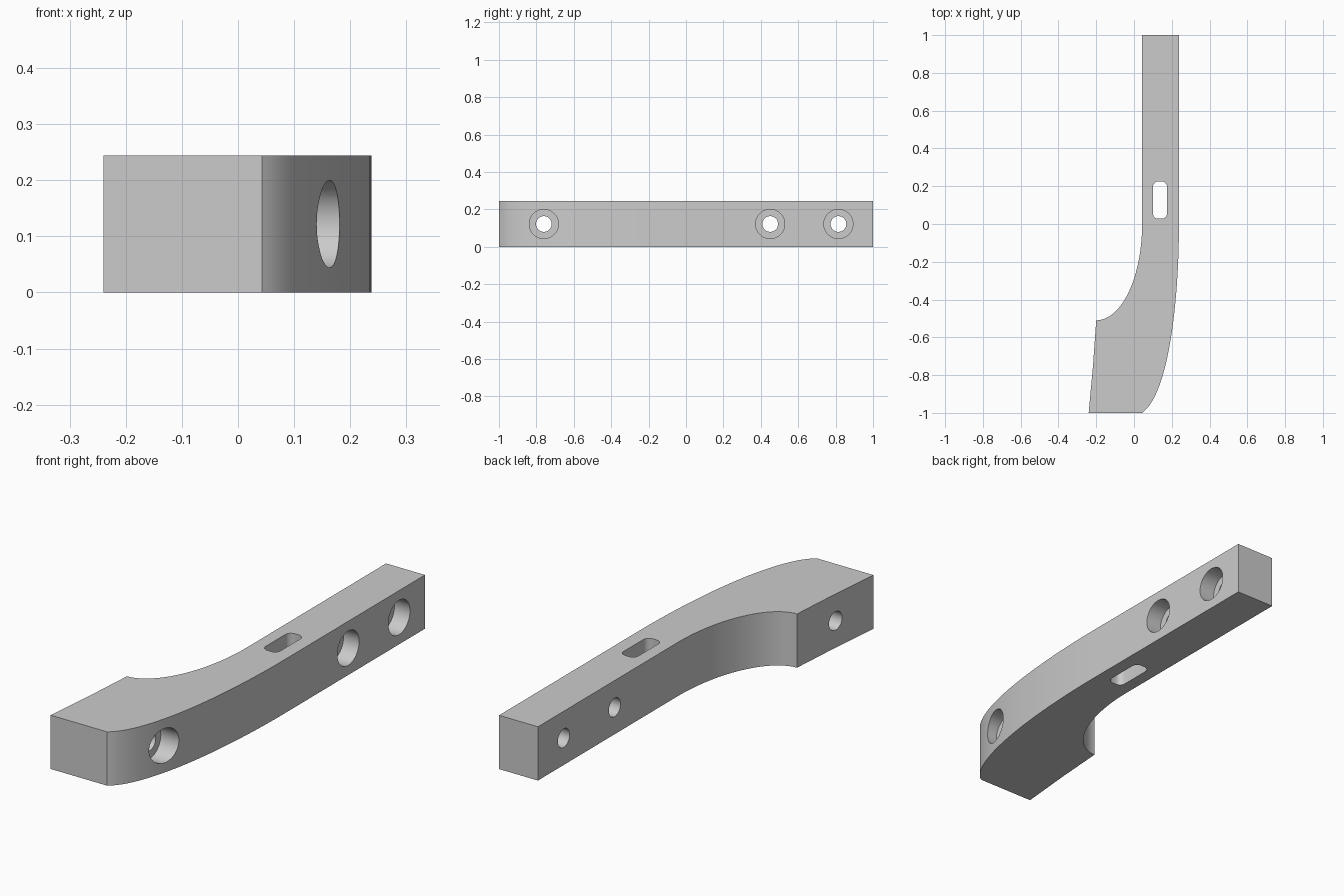
import bpy, bmesh, math
from mathutils import Vector
from mathutils.geometry import interpolate_bezier

cube = bpy.data.objects.get("Cube")
if cube:
    bpy.data.objects.remove(cube, do_unlink=True)

HEIGHT = 0.244
MID = HEIGHT / 2

grey = bpy.data.materials.new("plain grey")
grey.use_nodes = True
colour = (0.6, 0.6, 0.6, 1)
grey.diffuse_color = colour
grey.node_tree.nodes["Principled BSDF"].inputs["Base Color"].default_value = colour


def link(name, bm):
    bmesh.ops.recalc_face_normals(bm, faces=bm.faces)
    mesh = bpy.data.meshes.new(name)
    bm.to_mesh(mesh)
    bm.free()
    obj = bpy.data.objects.new(name, mesh)
    bpy.context.collection.objects.link(obj)
    mesh.materials.append(grey)
    return obj


def prism(name, outline, z0, z1):
    """Extrude a flat outline straight up."""
    bm = bmesh.new()
    face = bm.faces.new([bm.verts.new((x, y, z0)) for x, y in outline])
    top = bmesh.ops.extrude_face_region(bm, geom=[face])["geom"]
    bmesh.ops.translate(bm, vec=(0, 0, z1 - z0),
                        verts=[v for v in top if isinstance(v, bmesh.types.BMVert)])
    return link(name, bm)


def arc(cx, cy, rx, ry, start, end, steps):
    angles = [math.radians(start + (end - start) * i / steps) for i in range(steps + 1)]
    return [(cx + rx * math.cos(a), cy + ry * math.sin(a)) for a in angles]


def bore(name, y, radius, x0, x1):
    """Cylinder cutter lying along x."""
    bpy.ops.mesh.primitive_cylinder_add(vertices=48, radius=radius, depth=x1 - x0,
                                        location=((x0 + x1) / 2, y, MID),
                                        rotation=(0, math.pi / 2, 0))
    obj = bpy.context.object
    obj.name = name
    obj.data.materials.append(grey)
    return obj


def cut(target, cutter):
    mod = target.modifiers.new("cut", "BOOLEAN")
    mod.operation = "DIFFERENCE"
    mod.solver = "EXACT"
    mod.object = cutter
    bpy.context.view_layer.objects.active = target
    bpy.ops.object.modifier_apply(modifier=mod.name)
    bpy.data.objects.remove(cutter, do_unlink=True)


# Handle body: straight bar sweeping into a wide curved foot
outer = [Vector((x, y, 0)) for x, y in
         ((0.238, 0), (0.238, -0.4), (0.185, -0.9), (0.043, -1))]
outer_curve = [(p.x, p.y) for p in interpolate_bezier(*outer, 32)]
inner_curve = arc(-0.2, 0, 0.243, 0.51, -90, 0, 28)
outline = [(0.043, 1), (0.238, 1)] + outer_curve
outline += [(-0.24, -1), (-0.217, -0.75)] + inner_curve
body = prism("handle_body", outline, 0, HEIGHT)

# Rounded slot through the bar
r = 0.028
slot = []
for cx, cy, start in ((0.175 - r, 0.225 - r, 0), (0.1 + r, 0.225 - r, 90),
                      (0.1 + r, 0.028 + r, 180), (0.175 - r, 0.028 + r, 270)):
    slot += arc(cx, cy, r, r, start, start + 90, 6)
cut(body, prism("slot_cutter", slot, -0.1, HEIGHT + 0.1))

# Counterbored screw holes, opening wide on the outer side
for y, floor in ((-0.76, 0.09), (0.45, 0.16), (0.815, 0.16)):
    cut(body, bore("screw_cutter", y, 0.042, -0.5, 0.5))
    cut(body, bore("counterbore_cutter", y, 0.078, floor, 0.5))

bpy.ops.object.select_all(action="DESELECT")
body.select_set(True)
bpy.context.view_layer.objects.active = body
bpy.ops.object.shade_smooth_by_angle(angle=math.radians(25))
